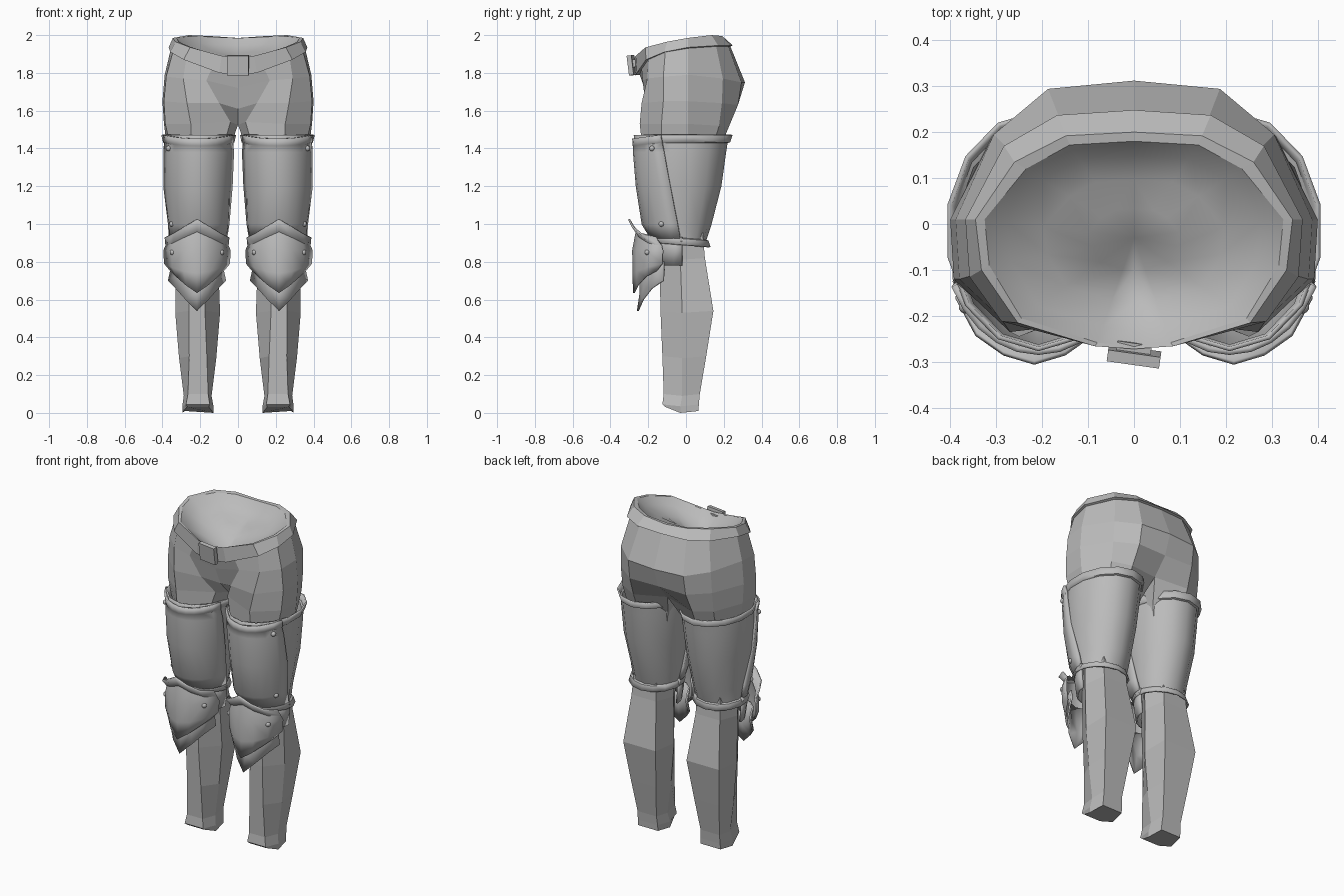
import bpy, bmesh, math
from mathutils import Matrix

grey = bpy.data.materials.new("plain_grey")
grey.diffuse_color = (0.5, 0.5, 0.5, 1)


def finish(name, bm, smooth=0, thick=0, mirror=True, recalc=True):
    """Turn a bmesh into an object, optionally thickened and mirrored over x."""
    if recalc:
        bmesh.ops.recalc_face_normals(bm, faces=bm.faces)
    me = bpy.data.meshes.new(name)
    bm.to_mesh(me)
    bm.free()
    me.materials.append(grey)
    if smooth:
        me.shade_smooth()
        me.set_sharp_from_angle(angle=math.radians(smooth))
    ob = bpy.data.objects.new(name, me)
    bpy.context.collection.objects.link(ob)
    if thick:
        m = ob.modifiers.new("thickness", 'SOLIDIFY')
        m.thickness, m.offset = thick, 0
    if mirror:
        ob.modifiers.new("mirror", 'MIRROR')
    return ob


def loft(rings, closed_from=0, cap_start=False, cap_end=False):
    """Skin rings of equal count; ring pairs from closed_from on wrap around."""
    bm = bmesh.new()
    vs = [[bm.verts.new(p) for p in r] for r in rings]
    n = len(rings[0])
    for i in range(len(vs) - 1):
        for j in range(n if i >= closed_from else n - 1):
            k = (j + 1) % n
            bm.faces.new((vs[i][j], vs[i][k], vs[i + 1][k], vs[i + 1][j]))
    if cap_start:
        bm.faces.new(vs[0])
    if cap_end:
        bm.faces.new(vs[-1])
    return bm


# Hips flowing into the thigh: half rings from back centre to front centre
hip = [
    [(0, .235, 1.94), (.16, .225, 1.94), (.27, .16, 1.94), (.355, .01, 1.93),
     (.345, -.11, 1.91), (.275, -.2, 1.87), (.14, -.235, 1.82), (0, -.245, 1.79)],
    [(0, .312, 1.75), (.187, .294, 1.75), (.305, .195, 1.77), (.388, .01, 1.79),
     (.38, -.12, 1.78), (.29, -.205, 1.77), (.168, -.23, 1.76), (0, -.22, 1.72)],
    [(0, .27, 1.63), (.19, .275, 1.63), (.31, .19, 1.64), (.4, .01, 1.65),
     (.392, -.12, 1.65), (.27, -.235, 1.64), (.1, -.215, 1.64), (0, -.17, 1.61)],
    [(0, .18, 1.53), (.2, .225, 1.51), (.31, .175, 1.52), (.392, .01, 1.53),
     (.385, -.13, 1.53), (.25, -.245, 1.53), (.04, -.16, 1.54), (0, -.09, 1.525)],
    [(.045, .11, 1.4), (.2, .18, 1.4), (.3, .14, 1.4), (.375, .01, 1.4),
     (.355, -.13, 1.4), (.25, -.23, 1.4), (.08, -.18, 1.4), (.045, -.08, 1.4)],
]
hip.append([(.21 + (x - .21) * .8, y * .8, 1.2) for x, y, z in hip[-1]])
finish("hips", loft(hip, 3, cap_end=True))

# Belt: closed band around the waist, bottom lip first
inner_top = [(0, .18, 1.985), (.14, .172, 1.99), (.235, .12, 1.995), (.325, .01, 1.985),
             (.315, -.09, 1.965), (.245, -.205, 1.935), (.08, -.258, 1.885), (0, -.266, 1.87)]
outer_top = [(0, .2, 1.985), (.148, .192, 1.995), (.26, .135, 2.0), (.345, .01, 1.985),
             (.332, -.1, 1.965), (.253, -.215, 1.935), (.085, -.266, 1.89), (0, -.272, 1.88)]
outer_low = [(0, .248, 1.945), (.167, .237, 1.945), (.283, .17, 1.945), (.367, .01, 1.935),
             (.358, -.115, 1.91), (.288, -.212, 1.87), (.1, -.26, 1.8), (0, -.268, 1.787)]
finish("belt", loft([hip[0], outer_low, outer_top, inner_top], 9))

# Hollow waist: smooth bowl facing up, from the belt's inner edge to a centre point
bowl = [[(x * s, y * s - .03 * (1 - s), z - d) for x, y, z in inner_top]
        for s, d in ((1, 0), (.85, .04), (.6, .08), (.3, .1))]
bm = loft(bowl, 9)
bm.verts.ensure_lookup_table()
centre = bm.verts.new((0, -.03, 1.84))
last = bm.verts[24:32]
for a, b in zip(last, last[1:]):
    bm.faces.new((a, b, centre))
bm.normal_update()
for f in bm.faces:
    if f.normal.z < 0:
        f.normal_flip()
finish("waist_bowl", bm, smooth=80, recalc=False)

# Buckle: tilted plate with a raised back bar
for name, size, loc in (("buckle", (.115, .025, .105), (0, -.288, 1.84)),
                        ("buckle_bar", (.075, .03, .04), (0, -.272, 1.85))):
    bm = bmesh.new()
    bmesh.ops.create_cube(bm, size=1, matrix=Matrix.Translation(loc)
                          @ Matrix.Rotation(math.radians(-8), 4, 'Z')
                          @ Matrix.Rotation(math.radians(7), 4, 'X')
                          @ Matrix.Diagonal((*size, 1)))
    finish(name, bm, mirror=False)

# Lower leg: six-sided, with edges at shin, sides and calf
# z, shin inner/outer x, side inner/outer x, calf inner/outer x, front/side/back y
shin = [(1.0, .17, .26, .10, .33, .14, .29, -.13, -.03, .085),
        (.82, .17, .26, .105, .33, .135, .3, -.14, -.03, .1),
        (.54, .175, .26, .095, .332, .105, .325, -.135, -.02, .145),
        (.3, .165, .258, .115, .312, .13, .3, -.125, -.02, .107),
        (.1, .158, .265, .14, .287, .15, .278, -.118, -.02, .073),
        (.045, .15, .275, .13, .295, .145, .28, -.125, -.03, .068),
        (.01, .155, .27, .13, .295, .145, .28, -.11, -.03, .066)]
rings = []
for z, a, b, c, d, e, g, f, s, k in shin:
    zf = z + (.022 if z < .02 else 0)
    rings.append([(a, f, zf), (b, f, zf), (d, s, max(z - .01, 0)),
                  (g, k, z), (e, k, z), (c, s, max(z - .01, 0))])
finish("lower_leg", loft(rings, cap_start=True, cap_end=True))

# Thigh armour with stepped rims (z, centre x, centre y, radius x, radius y, slope)
thigh = [(1.472, .208, -.015, .195, .253, 0), (1.436, .208, -.02, .187, .246, 0),
         (1.432, .208, -.025, .182, .238, 0), (1.38, .208, -.03, .183, .234, 0),
         (1.2, .212, -.035, .171, .214, 0), (1.0, .208, -.045, .146, .173, 0),
         (.925, .212, -.035, .138, .137, -.08), (.92, .215, -.032, .145, .145, -.08),
         (.89, .217, -.03, .153, .153, -.08)]
N = 14
rings = []
for z, cx, cy, rx, ry, slope in thigh:
    ring = []
    for t in range(N):
        a = (t + .5) * math.tau / N
        y = ry * math.sin(a) * 1.015
        ring.append((cx + rx * math.cos(a) * 1.015, cy + y, z + slope * y))
    rings.append(ring)
finish("thigh_back_plate", loft(rings), smooth=40, thick=.01)

# Overlapping front plate, its seam sweeping backward toward the knee
rings = []
for z, cx, cy, rx, ry, slope in thigh[:7]:
    seam = -.13 + (1.475 - z) / .55 * .1
    a = math.asin((seam - cy) / ry)
    rings.append([(cx + (rx + .01) * math.cos(t), cy + (ry + .01) * math.sin(t),
                   z - (.02 * math.sin(math.pi * i / 10) if z > 1.4 else 0))
                  for i, t in enumerate(a + (-math.pi - 2 * a) * i / 10 for i in range(11))])
finish("thigh_front_plate", loft(rings, 99), smooth=40, thick=.014)

# Band around the front of the knee
rings = [[(.215 + r * math.cos(-math.pi * i / 10), -.02 + r * math.sin(-math.pi * i / 10), z)
          for i in range(11)] for z, r in ((.93, .147), (.86, .148), (.78, .138))]
finish("knee_band", loft(rings, 99), smooth=25, thick=.012)


# Pointed knee plates: each row is half width, then z and y from centre to edge
def pointed_plate(name, rows):
    rings = []
    for w, zs, ys in rows:
        half = [(u * w, y, z) for u, z, y in zip((0, .4, .75, 1), zs, ys)]
        pts = [(-x, y, z) for x, y, z in half[:0:-1]] + half
        rings.append([(.217 + x, y, z) for x, y, z in pts])
    finish(name, loft(rings, 99), smooth=42, thick=.01)


pointed_plate("knee_cup", [
    (.168, (1.025, .985, .95, .93), (-.302, -.282, -.24, -.16)),
    (.163, (.96, .93, .9, .885), (-.262, -.244, -.198, -.128)),
    (.174, (.86, .86, .86, .86), (-.28, -.258, -.206, -.122)),
    (.17, (.74, .75, .77, .79), (-.278, -.257, -.206, -.125)),
    (.14, (.635, .675, .72, .755), (-.276, -.256, -.212, -.15))])
pointed_plate("knee_lower_lame", [
    (.145, (.8, .8, .8, .8), (-.25, -.23, -.185, -.115)),
    (.138, (.64, .68, .725, .755), (-.24, -.22, -.175, -.115)),
    (.15, (.54, .6, .66, .7), (-.255, -.228, -.18, -.12))])

# Rivets
for i, p in enumerate([(.367, -.18, 1.4), (.349, -.13, 1.0),
                       (.347, -.205, .85), (.087, -.205, .85)]):
    bm = bmesh.new()
    bmesh.ops.create_icosphere(bm, subdivisions=2, radius=.015,
                               matrix=Matrix.Translation(p))
    finish(f"rivet_{i + 1}", bm, smooth=60)
